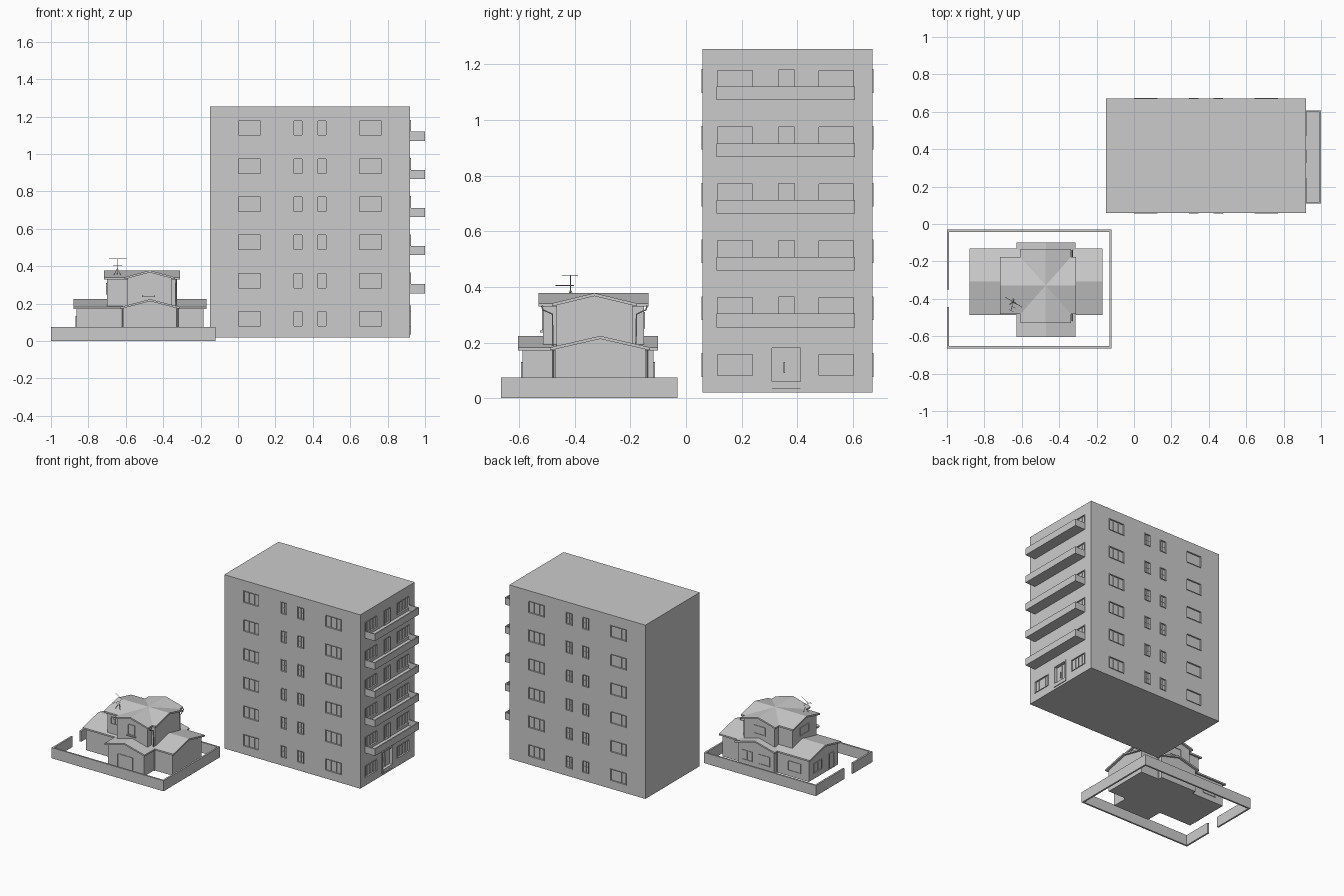
import bpy, bmesh
from mathutils import Vector

if "Cube" in bpy.data.objects:
    bpy.data.objects.remove(bpy.data.objects["Cube"])

parts = {}


def mesh(name, bm):
    bmesh.ops.recalc_face_normals(bm, faces=bm.faces)
    me = bpy.data.meshes.new(name)
    bm.to_mesh(me)
    bm.free()
    ob = bpy.data.objects.new(name, me)
    bpy.context.collection.objects.link(ob)
    return ob


def box(name, x0, x1, y0, y1, z0, z1):
    """Add a box to the named part."""
    bm = parts.setdefault(name, bmesh.new())
    vs = bmesh.ops.create_cube(bm, size=1)["verts"]
    for v in vs:
        v.co = Vector(((x0 + x1) / 2 + v.co.x * (x1 - x0),
                       (y0 + y1) / 2 + v.co.y * (y1 - y0),
                       (z0 + z1) / 2 + v.co.z * (z1 - z0)))


def slab(name, side, p, a, b, z0, z1, d0, d1):
    """Box on a wall plane: side '+x','-x','+y','-y'; d = distance outward from p."""
    s = 1 if side[0] == "+" else -1
    lo, hi = sorted((p + s * d0, p + s * d1))
    if side[1] == "x":
        box(name, lo, hi, a, b, z0, z1)
    else:
        box(name, a, b, lo, hi, z0, z1)


def window(name, side, p, a, b, z0, z1, cols=2, rows=1, depth=0.012, out=0.004, w=0.004):
    """Frame with mullions and a set-back pane."""
    f = name + "_frames"
    slab(f, side, p, a, a + w, z0, z1, -depth, out)
    slab(f, side, p, b - w, b, z0, z1, -depth, out)
    slab(f, side, p, a + w, b - w, z0, z0 + w, -depth, out)
    slab(f, side, p, a + w, b - w, z1 - w, z1, -depth, out)
    pane = -depth * 0.6
    slab(name + "_panes", side, p, a + w, b - w, z0 + w, z1 - w, -depth, pane)
    for i in range(1, cols):
        c = a + (b - a) * i / cols
        slab(f, side, p, c - w / 3, c + w / 3, z0 + w, z1 - w, pane, pane + 0.003)
    for i in range(1, rows):
        c = z0 + (z1 - z0) * i / rows
        slab(f, side, p, a + w, b - w, c - w / 3, c + w / 3, pane, pane + 0.002)


def prism(name, axis, pts, a0, a1):
    """Extrude a (u, z) profile along x or y."""
    bm = bmesh.new()
    place = (lambda u, z, a: (a, u, z)) if axis == "x" else (lambda u, z, a: (u, a, z))
    ends = [[bm.verts.new(place(u, z, a)) for u, z in pts] for a in (a0, a1)]
    bm.faces.new(ends[0])
    bm.faces.new(ends[1][::-1])
    for i in range(len(pts)):
        j = (i + 1) % len(pts)
        bm.faces.new((ends[0][i], ends[0][j], ends[1][j], ends[1][i]))
    return mesh(name, bm)


def wing(name, axis, u0, u1, a0, a1, zb, ze, zr, o=0.016, t=0.011):
    """Gabled wing: roof extents u/a, walls inset by overhang o."""
    m = (u0 + u1) / 2
    zi = ze + (zr - t - ze) * o / (m - u0)
    prism(name + "_walls", axis, [(u0 + o, zb), (u1 - o, zb), (u1 - o, zi), (m, zr - t), (u0 + o, zi)],
          a0 + o, a1 - o)
    prism(name + "_roof", axis, [(u0, ze), (m, zr - t), (u1, ze), (u1, ze + t), (m, zr), (u0, ze + t)], a0, a1)


def tube(name, runs, r):
    cu = bpy.data.curves.new(name, "CURVE")
    cu.dimensions = "3D"
    cu.bevel_depth, cu.bevel_resolution, cu.use_fill_caps = r, 1, True
    for run in runs:
        sp = cu.splines.new("POLY")
        sp.points.add(len(run) - 1)
        for p, c in zip(sp.points, run):
            p.co = (*c, 1)
    bpy.context.collection.objects.link(bpy.data.objects.new(name, cu))


# apartment block, with recesses cut for windows and doors
X0, X1, Y0, Y1, STEP = -0.15, 0.92, 0.06, 0.67, 0.204
box("apartment_block", X0, X1, Y0, Y1, 0.02, 1.255)
holes = []
for f in range(6):
    z = 0.077 + f * STEP
    zt = z + 0.085
    for side, p in (("-y", Y0), ("+y", Y1)):
        for a, b, c, r in ((0, 0.125, 3, 1), (0.295, 0.345, 2, 2), (0.425, 0.475, 2, 2), (0.645, 0.77, 3, 1)):
            holes.append((side, p, a, b, z, zt, c, r))
    for a, b in ((0.11, 0.243), (0.473, 0.606)):
        holes.append(("+x", X1, a, b, z, zt, 4, 1))
    if f:
        holes.append(("+x", X1, 0.328, 0.394, z - 0.018, zt + 0.001, 2, 1))
for h in holes:
    slab("recess_cutter", *h[:6], -0.013, 0.02)
    window("apartment_window", *h)
slab("recess_cutter", "+x", X1, 0.30, 0.42, 0.035, 0.19, -0.03, 0.02)

# entrance door
window("entrance_door", "+x", X1, 0.30, 0.42, 0.035, 0.19, 2, 1, 0.028, 0.005, 0.009)
box("entrance_step", X1 - 0.028, X1 + 0.006, 0.309, 0.411, 0.035, 0.06)
box("entrance_handle", X1 - 0.017, X1 - 0.008, 0.35, 0.355, 0.09, 0.13)

# balconies: floor and three parapets
for f in range(1, 6):
    z = 0.051 + f * STEP
    zt = z + 0.049
    box("balcony_floors", X1, 1.0, 0.11, 0.607, z, z + 0.008)
    box("balcony_parapets", 0.992, 1.0, 0.11, 0.607, z + 0.008, zt)
    for a in (0.11, 0.599):
        box("balcony_parapets", X1, 0.992, a, a + 0.008, z + 0.008, zt)

# garden wall with a gate gap on the left
T = 0.012
box("garden_wall", -1, -0.12, -0.665, -0.665 + T, 0, 0.075)
box("garden_wall", -1, -0.12, -0.03 - T, -0.03, 0, 0.075)
box("garden_wall", -0.12 - T, -0.12, -0.665 + T, -0.03 - T, 0, 0.075)
box("garden_wall", -1, -1 + T, -0.665 + T, -0.445, 0, 0.075)
box("garden_wall", -1, -1 + T, -0.35, -0.03 - T, 0, 0.075)

# house: crossed gabled wings on two storeys
wing("lower_long_wing", "x", -0.487, -0.13, -0.88, -0.168, 0.02, 0.172, 0.224)
wing("lower_cross_wing", "y", -0.627, -0.312, -0.604, -0.1, 0.02, 0.172, 0.224)
wing("upper_long_wing", "x", -0.482, -0.176, -0.717, -0.31, 0.15, 0.33, 0.378)
wing("upper_cross_wing", "y", -0.608, -0.336, -0.53, -0.135, 0.15, 0.33, 0.378)

# house windows and doors (set on the walls)
K = dict(depth=0.002, out=0.004)
window("house_window", "-y", -0.588, -0.535, -0.413, 0.03, 0.13, 2, **K)
window("house_window", "-y", -0.514, -0.505, -0.45, 0.245, 0.32, 2, 1, **K)
box("window_sill", -0.512, -0.443, -0.524, -0.512, 0.237, 0.244)
window("house_window", "-y", -0.466, -0.672, -0.608, 0.258, 0.308, 2, **K)
window("house_window", "+y", -0.116, -0.58, -0.49, 0.06, 0.13, 2, **K)
window("house_window", "+y", -0.116, -0.44, -0.36, 0.06, 0.13, 2, **K)
window("house_window", "+y", -0.146, -0.80, -0.70, 0.06, 0.13, 2, **K)
window("house_window", "+y", -0.151, -0.52, -0.43, 0.25, 0.31, 2, **K)
window("house_window", "-x", -0.701, -0.38, -0.28, 0.25, 0.31, 2, **K)
window("house_door", "-x", -0.864, -0.425, -0.37, 0.022, 0.135, 1, **K)
window("house_window", "-x", -0.864, -0.29, -0.20, 0.06, 0.13, 2, **K)

# drainpipes in the inner corners
pipes = []
for y, s in ((-0.474, -1), (-0.184, 1)):
    pipes.append([(-0.33, y + s * 0.045, 0.332), (-0.33, y + s * 0.04, 0.318), (-0.33, y + s * 0.006, 0.302),
                  (-0.33, y + s * 0.004, 0.19)])
for y in (-0.477, -0.14):
    pipes.append([(-0.322, y, 0.175), (-0.322, y, 0.02)])
    pipes.append([(-0.617, y, 0.175), (-0.617, y, 0.02)])
tube("drainpipes", pipes, 0.003)

# roof aerial
ax, ay = -0.645, -0.415
rods = [[(ax, ay, 0.34), (ax, ay, 0.442)], [(ax - 0.045, ay + 0.025, 0.44), (ax + 0.047, ay - 0.03, 0.44)],
        [(ax - 0.012, ay - 0.045, 0.405), (ax + 0.005, ay + 0.012, 0.405)]]
for k in (-0.6, 0, 0.6):
    cx, cy = ax + 0.02 * k, ay - 0.03 + 0.03 * k
    rods.append([(cx - 0.012, cy + 0.006, 0.405), (cx + 0.012, cy - 0.006, 0.405)])
for dx, dy in ((-0.02, -0.015), (0.02, -0.015), (0, 0.02)):
    rods.append([(ax, ay, 0.39), (ax + dx, ay + dy, 0.35)])
tube("roof_aerial", rods, 0.0013)

# build the box parts and cut the recesses
obs = {n: mesh(n, bm) for n, bm in parts.items()}
cutter = obs["recess_cutter"]
cutter.hide_render = True
cutter.hide_set(True)
mod = obs["apartment_block"].modifiers.new("recesses", "BOOLEAN")
mod.operation, mod.solver, mod.object = "DIFFERENCE", "EXACT", cutter
